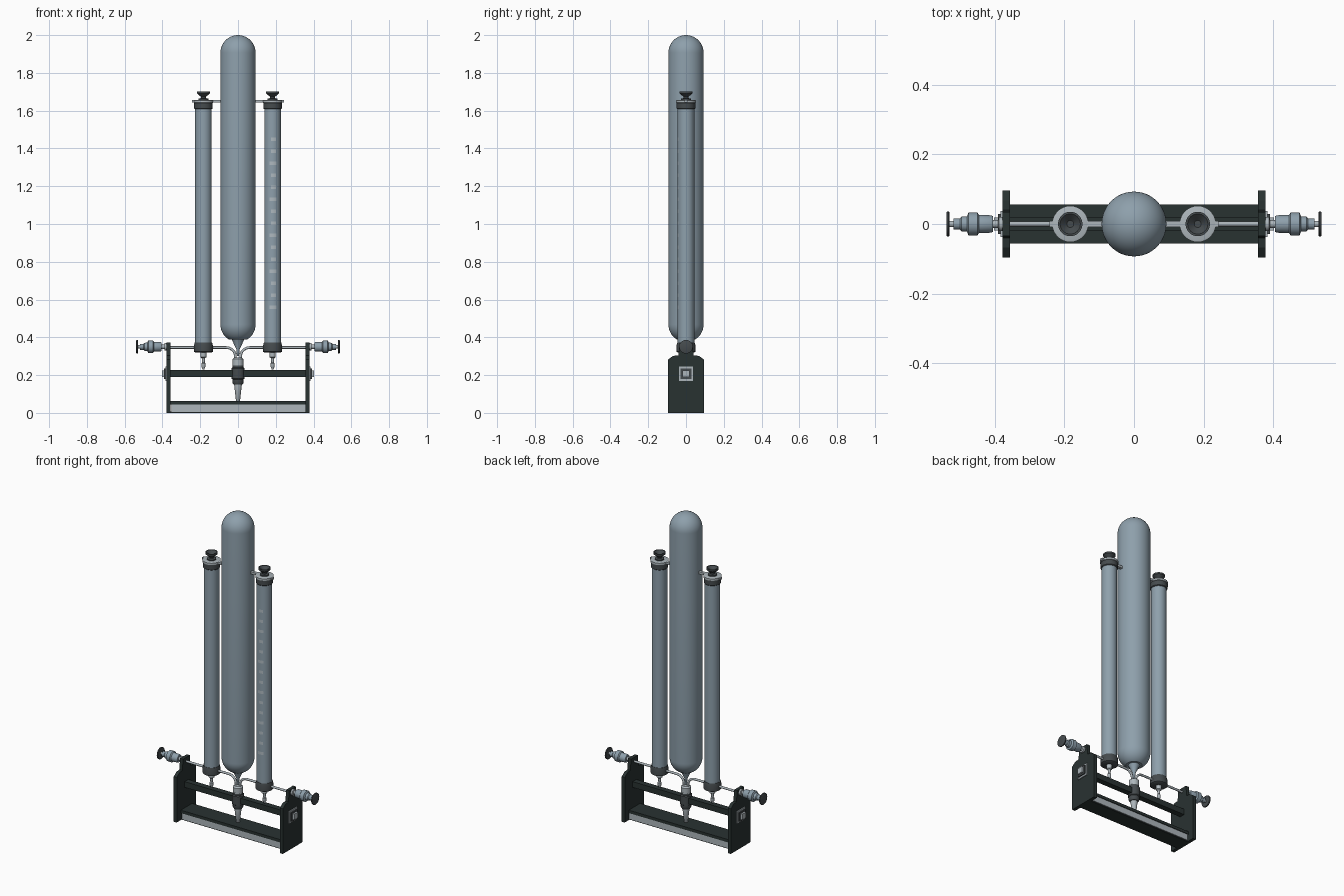
import bpy, bmesh, math
from mathutils import Vector, Matrix

if "Cube" in bpy.data.objects:
    bpy.data.objects.remove(bpy.data.objects["Cube"])


def material(name, r, g, b):
    m = bpy.data.materials.new(name)
    m.diffuse_color = (r, g, b, 1)
    m.use_nodes = True
    m.node_tree.nodes["Principled BSDF"].inputs["Base Color"].default_value = m.diffuse_color
    return m


GLASS = material("blue_grey_glass", 0.27, 0.35, 0.41)
DARK = material("dark_frame", 0.022, 0.032, 0.031)
CAP = material("charcoal_fitting", 0.06, 0.07, 0.075)
METAL = material("light_metal", 0.42, 0.47, 0.50)
MARK = material("pale_markings", 0.42, 0.48, 0.52)


def finish(name, bm, mat, smooth=True):
    bmesh.ops.recalc_face_normals(bm, faces=bm.faces)
    me = bpy.data.meshes.new(name)
    bm.to_mesh(me)
    bm.free()
    me.materials.append(mat)
    ob = bpy.data.objects.new(name, me)
    bpy.context.collection.objects.link(ob)
    if smooth:
        bpy.ops.object.select_all(action='DESELECT')
        ob.select_set(True)
        bpy.context.view_layer.objects.active = ob
        bpy.ops.object.shade_smooth_by_angle(angle=math.radians(35))
    return ob


def lathe(name, profile, mat, loc=(0, 0, 0), axis=(0, 0, 1), sides=32):
    """Spin (radius, height) points about an axis; closed at both ends."""
    bm = bmesh.new()
    rot = Vector((0, 0, 1)).rotation_difference(Vector(axis)).to_matrix().to_4x4()
    rings = []
    for r, h in profile:
        rings.append([bm.verts.new((r * math.cos(2 * math.pi * i / sides),
                                    r * math.sin(2 * math.pi * i / sides), h))
                      for i in range(sides)])
    for a, b in zip(rings, rings[1:]):
        for i in range(sides):
            j = (i + 1) % sides
            bm.faces.new((a[i], a[j], b[j], b[i]))
    bm.faces.new(rings[0])
    bm.faces.new(rings[-1])
    bm.transform(Matrix.Translation(loc) @ rot)
    return finish(name, bm, mat)


def box(name, lo, hi, mat):
    bm = bmesh.new()
    bmesh.ops.create_cube(bm, size=1)
    lo, hi = Vector(lo), Vector(hi)
    for v in bm.verts:
        v.co = Vector(((lo[k] + hi[k]) / 2 + v.co[k] * (hi[k] - lo[k]) for k in range(3)))
    return finish(name, bm, mat, False)


def pipe(name, pts, radius, mat):
    cu = bpy.data.curves.new(name, 'CURVE')
    cu.dimensions = '3D'
    cu.bevel_depth = radius
    cu.bevel_resolution = 3
    cu.use_fill_caps = True
    sp = cu.splines.new('POLY')
    sp.points.add(len(pts) - 1)
    for p, c in zip(sp.points, pts):
        p.co = (*c, 1)
    sp.use_smooth = True
    cu.materials.append(mat)
    ob = bpy.data.objects.new(name, cu)
    bpy.context.collection.objects.link(ob)


# Large central vessel: cone tip, rounded shoulder, straight wall, dome
R = 0.093
prof = [(0.006, 0.30), (0.008, 0.335), (0.033, 0.388)]
prof += [(R * math.cos(a), 0.468 + R * math.sin(a))
         for a in [math.radians(d) for d in range(-60, 1, 6)]]
prof += [(max(R * math.cos(a), 0.0005), 2 - R + R * math.sin(a))
         for a in [math.radians(d) for d in range(0, 91, 6)]]
lathe("central_vessel", prof, GLASS, sides=48)

# Base: pale block with dark board on top and dark underside
box("base_block", (-0.352, -0.052, 0.006), (0.357, 0.052, 0.046), METAL)
box("base_board", (-0.357, -0.056, 0.044), (0.357, 0.056, 0.062), DARK)
box("base_underside", (-0.357, -0.048, 0.0), (0.357, 0.048, 0.007), DARK)
box("cross_beam", (-0.358, -0.018, 0.19), (0.358, 0.018, 0.226), DARK)

# Central valve
lathe("valve_top", [(0.02, 0.25), (0.029, 0.25), (0.029, 0.285), (0.02, 0.292)], METAL)
lathe("valve_body", [(0.024, 0.15), (0.03, 0.16), (0.03, 0.178), (0.035, 0.182), (0.035, 0.236),
                     (0.029, 0.24), (0.029, 0.257)], CAP)
lathe("valve_spout", [(0.007, 0.06), (0.011, 0.065), (0.02, 0.145), (0.02, 0.16)], METAL)

for s, side in ((-1, "left"), (1, "right")):
    # End plate: wide lower part, chamfered shoulders, narrow tab
    half = [(0.096, 0.0), (0.096, 0.282), (0.068, 0.302), (0.04, 0.304), (0.034, 0.372)]
    outline = half + [(-y, z) for y, z in reversed(half)]
    bm = bmesh.new()
    face = bm.faces.new([bm.verts.new((s * 0.367 - 0.0105, y, z)) for y, z in outline])
    ext = bmesh.ops.extrude_face_region(bm, geom=[face])["geom"]
    bmesh.ops.translate(bm, vec=(0.021, 0, 0),
                        verts=[v for v in ext if isinstance(v, bmesh.types.BMVert)])
    finish(side + "_end_plate", bm, DARK, False)

    # Square beam fixing on the end plate
    for n, (w, x0, x1, m) in enumerate(((0.038, 0.377, 0.384, METAL), (0.028, 0.383, 0.391, CAP),
                                        (0.018, 0.39, 0.402, METAL))):
        lo, hi = sorted((s * x0, s * x1))
        box(f"{side}_beam_fixing_{n}", (lo, -w, 0.207 - w), (hi, w, 0.207 + w), m)

    # Side syringe barrel with its end caps
    x = s * 0.183
    lathe(side + "_barrel", [(0.044, 0.34), (0.044, 1.63)], GLASS, (x, 0, 0))
    lathe(side + "_lower_cap", [(0.044, 0.32), (0.05, 0.324), (0.05, 0.358), (0.046, 0.372)],
          CAP, (x, 0, 0))
    lathe(side + "_upper_cap", [(0.045, 1.608), (0.049, 1.612), (0.049, 1.645)], CAP, (x, 0, 0))
    lathe(side + "_nozzle", [(0.005, 0.23), (0.007, 0.238), (0.011, 0.244), (0.011, 0.262),
                             (0.007, 0.267), (0.009, 0.29), (0.016, 0.295), (0.016, 0.325)],
          METAL, (x, 0, 0), sides=20)

    # Clamp ring and arms holding the barrel to the vessel
    lathe(side + "_clamp_ring", [(0.048, 1.641), (0.052, 1.643), (0.052, 1.655), (0.046, 1.657)],
          METAL, (x, 0, 0))
    lo, hi = sorted((s * 0.085, s * 0.243))
    box(side + "_clamp_arm", (lo, -0.009, 1.642), (hi, 0.009, 1.656), METAL)

    # Funnel with recessed mouth
    lathe(side + "_funnel", [(0.026, 1.65), (0.026, 1.664), (0.014, 1.666), (0.014, 1.674),
                             (0.035, 1.692), (0.035, 1.702), (0.029, 1.702), (0.01, 1.684)],
          CAP, (x, 0, 0))

    # Capillary bending from the valve out to the side tap
    pts = [(s * 0.014, 0, 0.275), (s * 0.014, 0, 0.30)]
    pts += [(s * (0.062 - 0.048 * math.cos(a)), 0, 0.30 + 0.046 * math.sin(a))
            for a in [math.radians(d) for d in range(15, 91, 15)]]
    pts.append((s * 0.41, 0, 0.346))
    pipe(side + "_capillary", pts, 0.007, METAL)

    # Side tap: collar, tapered body, neck and handle disc
    loc, ax = (0, 0, 0.35), (s, 0, 0)
    lathe(side + "_tap_collar", [(0.02, 0.376), (0.02, 0.388), (0.011, 0.39), (0.011, 0.41)],
          METAL, loc, ax)
    lathe(side + "_tap_body", [(0.022, 0.405), (0.025, 0.41), (0.026, 0.445), (0.033, 0.45),
                               (0.033, 0.475), (0.022, 0.48), (0.021, 0.495), (0.016, 0.5),
                               (0.016, 0.518)], GLASS, loc, ax)
    lathe(side + "_tap_stem", [(0.009, 0.515), (0.009, 0.532)], METAL, loc, ax)
    lathe(side + "_tap_disc", [(0.034, 0.53), (0.036, 0.532), (0.036, 0.537), (0.032, 0.539)],
          CAP, loc, ax)

# Graduations curved around the front of the right barrel
bm = bmesh.new()
for k in range(15):
    z = 0.55 + k * 0.0635
    a0, a1 = (-100, -66) if k % 3 else (-112, -62)
    rows = []
    for d in range(7):
        a = math.radians(a0 + (a1 - a0) * d / 6)
        rows.append([bm.verts.new((0.183 + 0.0447 * math.cos(a), 0.0447 * math.sin(a), z + h))
                     for h in (0, 0.018)])
    for p, q in zip(rows, rows[1:]):
        bm.faces.new((p[0], q[0], q[1], p[1]))
finish("graduation_marks", bm, MARK)
